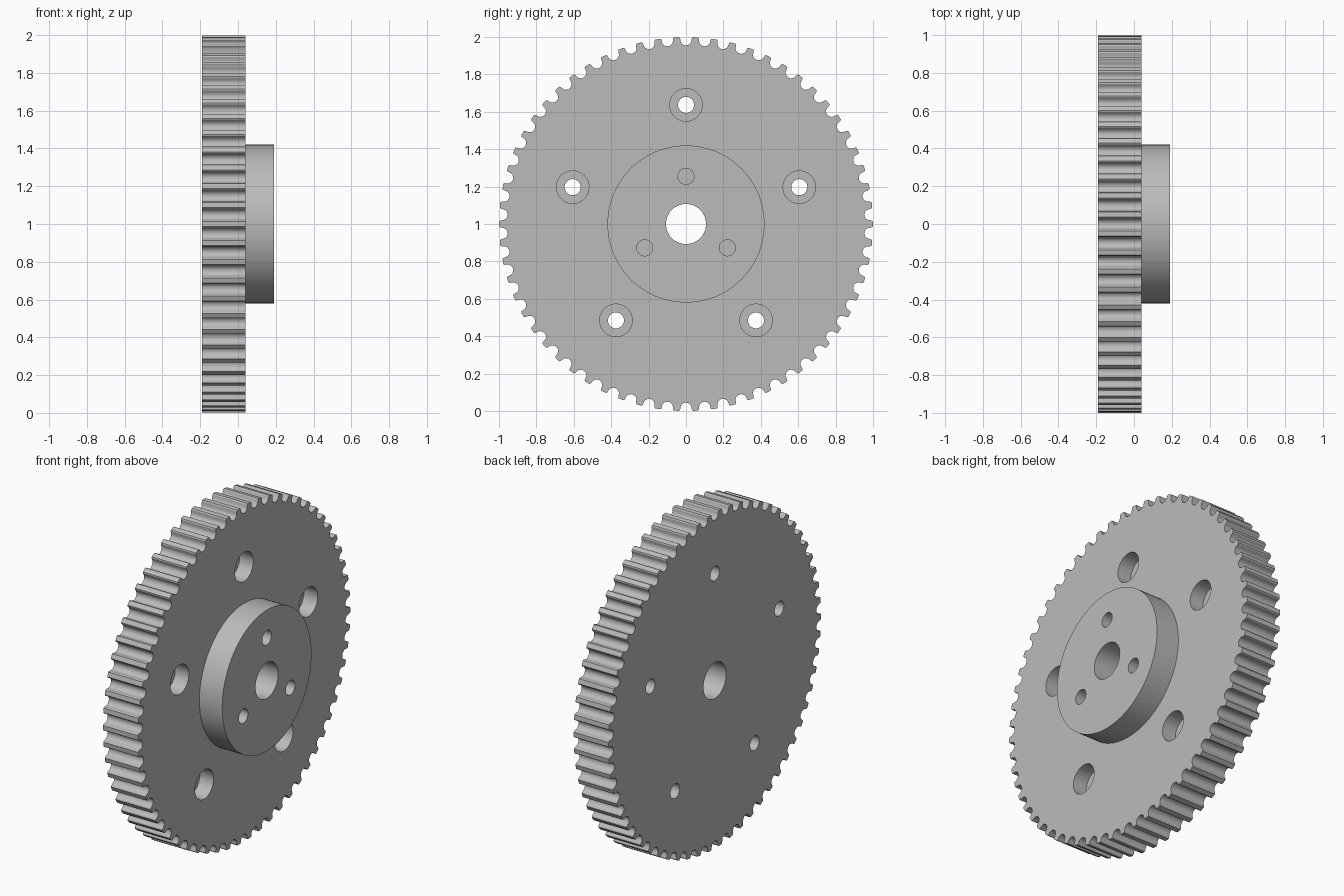
import bpy, bmesh
from math import sin, cos, pi, radians

if "Cube" in bpy.data.objects:
    bpy.data.objects.remove(bpy.data.objects["Cube"], do_unlink=True)

TEETH = 62
BACK, FACE, HUB_END = -0.19, 0.04, 0.19

steel = bpy.data.materials.new("plain grey")
steel.use_nodes = True
grey = (0.5, 0.5, 0.5, 1)
steel.diffuse_color = grey
steel.node_tree.nodes["Principled BSDF"].inputs["Base Color"].default_value = grey


def prism(name, outline, x0, x1):
    """Extrude a (y, z) outline along x, with z measured from the axle."""
    bm = bmesh.new()
    face = bm.faces.new([bm.verts.new((x0, y, z + 1)) for y, z in outline])
    out = bmesh.ops.extrude_face_region(bm, geom=[face])["geom"]
    verts = [v for v in out if isinstance(v, bmesh.types.BMVert)]
    bmesh.ops.translate(bm, verts=verts, vec=(x1 - x0, 0, 0))
    bmesh.ops.recalc_face_normals(bm, faces=bm.faces)
    mesh = bpy.data.meshes.new(name)
    bm.to_mesh(mesh)
    bm.free()
    mesh.materials.append(steel)
    obj = bpy.data.objects.new(name, mesh)
    bpy.context.collection.objects.link(obj)
    return obj


def circle(radius, y=0, z=0, n=48):
    return [(y + radius * cos(2 * pi * i / n), z + radius * sin(2 * pi * i / n))
            for i in range(n)]


def ring_of(count, radius):
    """Evenly spaced centres, the first straight up."""
    return [(radius * sin(2 * pi * i / count), radius * cos(2 * pi * i / count))
            for i in range(count)]


def drill(obj, outline, x0, x1):
    cutter = prism("cutter", outline, x0, x1)
    cutter.hide_render = True
    mod = obj.modifiers.new("drill", 'BOOLEAN')
    mod.operation, mod.solver, mod.object = 'DIFFERENCE', 'EXACT', cutter
    bpy.context.view_layer.objects.active = obj
    bpy.ops.object.modifier_apply(modifier=mod.name)
    bpy.data.objects.remove(cutter, do_unlink=True)


def toothed_outline():
    """Round grooves between narrow lands with softened corners."""
    groove = [(-0.037, 0.999), (-0.032, 0.994)]
    groove += [(0.03 * cos(a), 0.985 + 0.03 * sin(a))
               for a in (pi + pi * i / 10 for i in range(11))]
    groove += [(0.032, 0.994), (0.037, 0.999)]
    points = []
    for i in range(TEETH):
        a = 2 * pi * i / TEETH
        points += [(y * cos(a) + z * sin(a), z * cos(a) - y * sin(a)) for y, z in groove]
    return points


# Toothed wheel with a bore and counterbored bolt holes
wheel = prism("toothed_wheel", toothed_outline(), BACK, FACE)
drill(wheel, circle(0.107), BACK - 0.1, FACE + 0.1)
for y, z in ring_of(5, 0.637):
    drill(wheel, circle(0.043, y, z, 32), BACK - 0.1, FACE + 0.1)
    drill(wheel, circle(0.087, y, z), FACE - 0.09, FACE + 0.1)

# Raised hub with a bore and blind holes
hub = prism("hub", circle(0.42, n=96), FACE, HUB_END)
drill(hub, circle(0.107), FACE - 0.1, HUB_END + 0.1)
for y, z in ring_of(3, 0.255):
    drill(hub, circle(0.043, y, z, 32), FACE + 0.01, HUB_END + 0.1)

# Smooth curved walls, crisp rims
bpy.ops.object.select_all(action='DESELECT')
for obj in (wheel, hub):
    obj.select_set(True)
bpy.context.view_layer.objects.active = wheel
bpy.ops.object.shade_smooth_by_angle(angle=radians(30))
